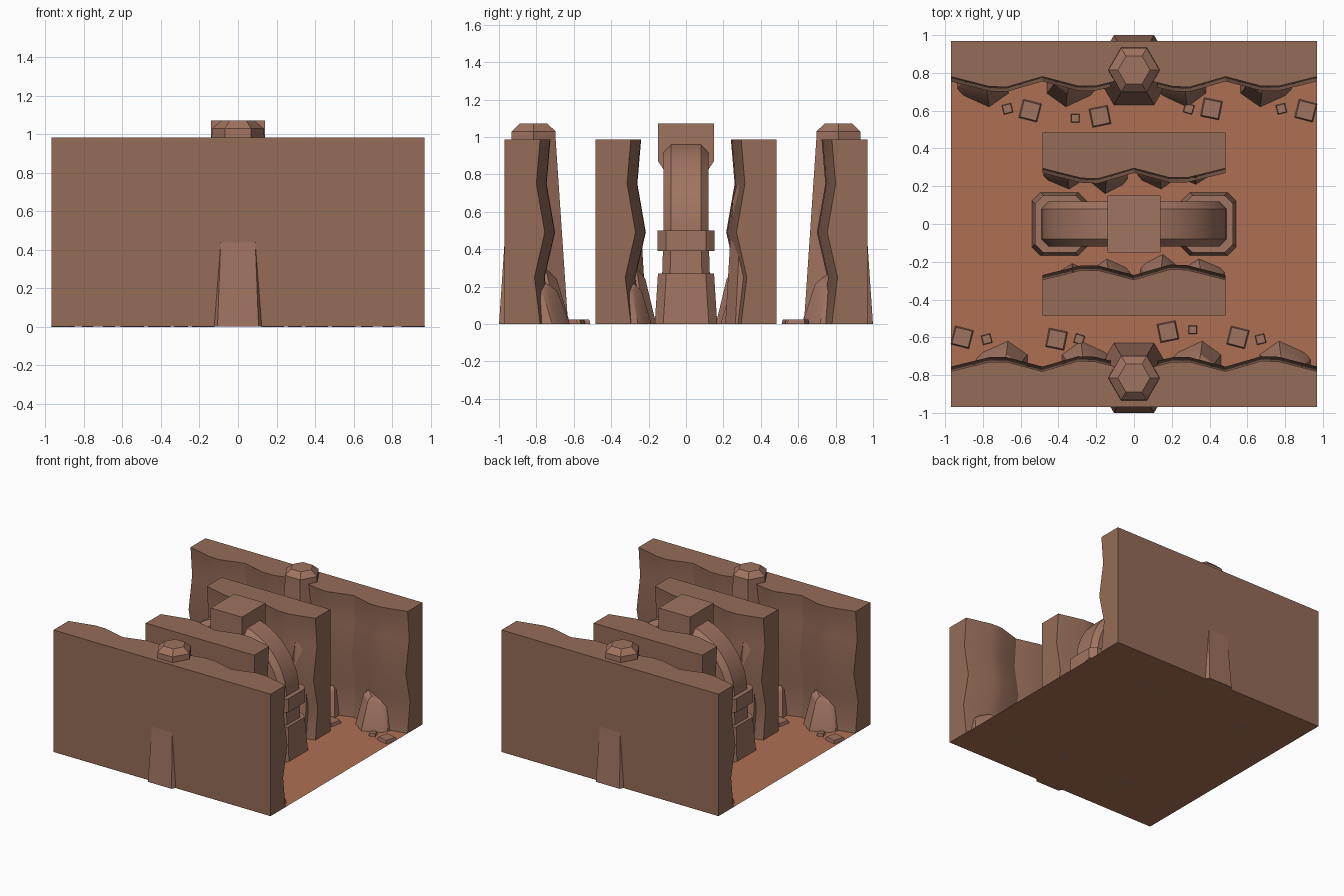
import bpy, bmesh, math
from mathutils import Vector, Matrix

if "Cube" in bpy.data.objects:
    bpy.data.objects.remove(bpy.data.objects["Cube"])


def material(name, rgb):
    m = bpy.data.materials.new(name)
    m.diffuse_color = (*rgb, 1)
    m.use_nodes = True
    m.node_tree.nodes["Principled BSDF"].inputs["Base Color"].default_value = m.diffuse_color
    return m


WALL = material("wall brown", (0.30, 0.15, 0.099))
ROCK = material("rock brown", (0.35, 0.172, 0.118))
FLOOR = material("floor orange brown", (0.42, 0.163, 0.087))


def finish(name, bm, mat, turn=False, angle=30):
    """Turn bmesh into an object, optionally rotated half a turn about z."""
    if turn:
        bm.transform(Matrix.Rotation(math.pi, 4, 'Z'))
    bmesh.ops.recalc_face_normals(bm, faces=bm.faces)
    me = bpy.data.meshes.new(name)
    bm.to_mesh(me)
    bm.free()
    me.materials.append(mat)
    ob = bpy.data.objects.new(name, me)
    bpy.context.collection.objects.link(ob)
    bpy.ops.object.select_all(action='DESELECT')
    ob.select_set(True)
    bpy.context.view_layer.objects.active = ob
    bpy.ops.object.shade_smooth_by_angle(angle=math.radians(angle))
    return ob


def loft(bm, loops, caps=True):
    """Skin equal-length point loops into a tube."""
    rings = [[bm.verts.new(p) for p in lp] for lp in loops]
    n = len(rings[0])
    for a, b in zip(rings, rings[1:]):
        for i in range(n):
            j = (i + 1) % n
            bm.faces.new((a[i], a[j], b[j], b[i]))
    if caps:
        bm.faces.new(rings[0])
        bm.faces.new(rings[-1])


def octagon(hx, hy, c):
    """Rectangle with cut corners."""
    return [(hx, -hy + c), (hx, hy - c), (hx - c, hy), (-hx + c, hy),
            (-hx, hy - c), (-hx, -hy + c), (-hx + c, -hy), (hx - c, -hy)]


# Floor sheet
bm = bmesh.new()
bmesh.ops.create_grid(bm, x_segments=1, y_segments=1, size=0.97)
finish("floor", bm, FLOOR)

# Rough canyon walls: plan wave times vertical zigzag
WAVE = [(-0.485, 0), (-0.28, 0.052), (-0.19, 0.055), (0, 0.0),
        (0.19, 0.05), (0.28, 0.05), (0.485, 0)]
ZIG = [(0.001, 0.0), (0.25, -0.03), (0.49, 0.025), (0.75, -0.02), (0.985, 0.0)]


def wall(name, tiles, back, front, turn):
    bm = bmesh.new()
    loops = []
    for t, cx in enumerate(tiles):
        for u, d in WAVE[1 if t else 0:]:
            x = cx + u
            loops.append([(x, back, 0.985), (x, back, 0.001)] +
                         [(x, front - d - w, z) for z, w in ZIG])
    loft(bm, loops)
    finish(name, bm, WALL, turn)


# Boulder leaning against a wall: base outline tapering to a smaller top
def boulder(name, x, y, width, depth, h, turn, flip=1, top=0.62):
    base = [(-0.5, 0.5), (-0.5, 0.1), (-0.38, -0.12), (0.12, -0.5),
            (0.5, -0.05), (0.5, 0.5)]
    bm = bmesh.new()
    loops = []
    for z, s, back in ((0.001, 1, 0), (h * 0.86, top + 0.1, 0.3), (h, top - 0.12, 0.42)):
        loops.append([(x + flip * width * px * s,
                       y + depth * (py * s + back),
                       z + (px * 0.25 * h if z > 0.01 else 0)) for px, py in base])
    loft(bm, loops)
    finish(name, bm, ROCK, turn)


def pebble(x, y, size, angle, turn):
    bm = bmesh.new()
    bmesh.ops.create_cube(bm, size=1)
    for v in bm.verts:
        if v.co.z > 0:
            v.co.xy *= 0.88
    bm.transform(Matrix.Translation((x, y, 0.012)) @ Matrix.Rotation(angle, 4, 'Z')
                 @ Matrix.Diagonal((size, size, 0.024, 1)))
    finish("pebble", bm, ROCK, turn)


for turn in (False, True):
    wall("outer_wall", (-0.485, 0.485), 0.97, 0.78, turn)
    wall("inner_wall", (0,), 0.485, 0.295, turn)

    # Hexagonal tapered pillar with bevelled cap
    bm = bmesh.new()
    loft(bm, [[(r * math.cos(k * math.pi / 3), 0.815 + r * math.sin(k * math.pi / 3), z)
               for k in range(6)]
              for z, r in ((0.001, 0.213), (0.98, 0.137), (1.03, 0.135), (1.072, 0.085))])
    finish("pillar", bm, ROCK, turn, 40)

    # Boulders at the foot of the outer wall
    for x, w, h, f in ((-0.8, 0.27, 0.2, 1), (-0.33, 0.26, 0.27, -1),
                       (0.25, 0.26, 0.2, 1), (0.70, 0.27, 0.24, -1)):
        boulder("outer_boulder", x, 0.70, w, 0.16, h, turn, f)

    # Rocks and tall slabs by the inner wall
    boulder("inner_slab", 0.30, 0.27, 0.23, 0.12, 0.74, turn, 1, 0.85)
    boulder("inner_boulder", -0.13, 0.225, 0.19, 0.13, 0.27, turn, -1)
    boulder("inner_boulder", -0.37, 0.245, 0.22, 0.12, 0.2, turn, 1)
    boulder("inner_boulder", 0.12, 0.245, 0.2, 0.12, 0.2, turn, 1)

    # Scattered flat pebbles
    for x, y, s, a in ((-0.67, 0.61, 0.05, 0.25), (-0.55, 0.60, 0.10, -0.25),
                       (-0.31, 0.56, 0.045, 0), (-0.18, 0.57, 0.10, 0.2),
                       (0.29, 0.61, 0.05, -0.3), (0.41, 0.61, 0.10, -0.2),
                       (0.78, 0.61, 0.05, 0.25), (0.91, 0.60, 0.10, -0.25)):
        pebble(x, y, s, a, turn)

    # Arch foot and band, one per side
    bm = bmesh.new()
    loft(bm, [[(cx + px, py, z) for px, py in octagon(hx, hy, 0.045)]
              for z, cx, hx, hy in ((0.001, 0.395, 0.145, 0.167), (0.27, 0.395, 0.127, 0.15))])
    finish("arch_foot", bm, ROCK, turn)
    bm = bmesh.new()
    loft(bm, [[(0.395 + px, py, z) for px, py in octagon(0.13, 0.152, 0.045)]
              for z in (0.39, 0.50)])
    finish("arch_band", bm, ROCK, turn)

# Arch: chamfered section swept up one leg, over and down the other
section = octagon(0.095, 0.12, 0.04)
loops = [[(0.395 + px * 1.08, py * 1.08, 0.2) for px, py in section]]
for k in range(25):
    a = math.pi * k / 24
    loops.append([((0.395 + px) * math.cos(a), py, 0.49 + (0.395 + px) * math.sin(a))
                  for px, py in section])
loops.append([(-0.395 - px * 1.08, py * 1.08, 0.2) for px, py in section])
bm = bmesh.new()
loft(bm, loops)
finish("arch", bm, ROCK)

# Keystone block with cut lower edges
bm = bmesh.new()
prof = [(-0.15, 1.072), (0.15, 1.072), (0.15, 0.87), (0.115, 0.82),
        (-0.115, 0.82), (-0.15, 0.87)]
loft(bm, [[(x, y, z) for y, z in prof] for x in (-0.14, 0.14)])
finish("keystone", bm, ROCK)
